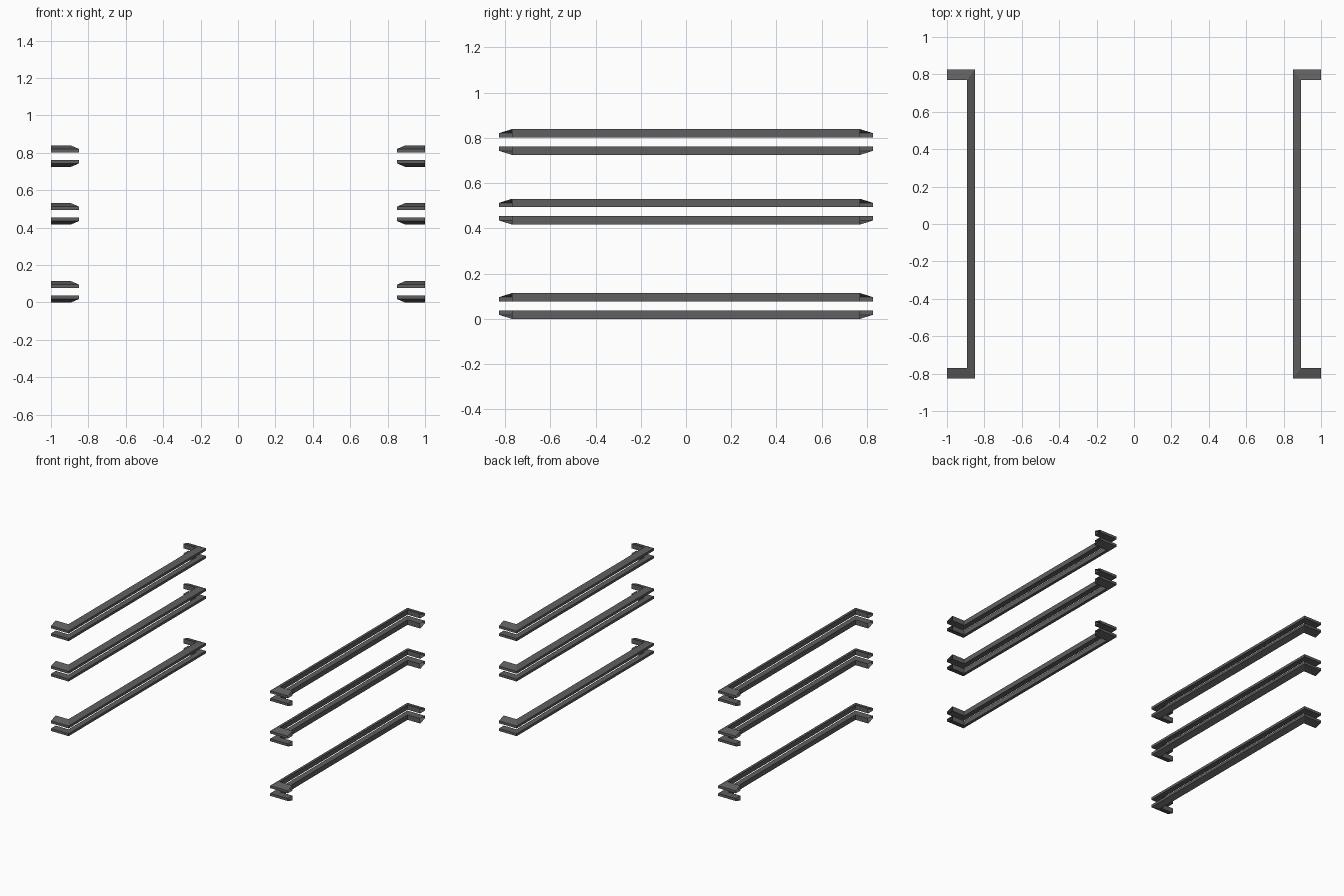
import bpy, bmesh

if "Cube" in bpy.data.objects:
    bpy.data.objects.remove(bpy.data.objects["Cube"])

grey = bpy.data.materials.new("dark_grey")
grey.diffuse_color = (0.115, 0.115, 0.115, 1)
grey.use_nodes = True
grey.node_tree.nodes["Principled BSDF"].inputs["Base Color"].default_value = grey.diffuse_color

# Plan outline of one bracket-shaped trim (right side): chamfered edge and back edge
OUTER = [(1.0, -0.827), (0.851, -0.827), (0.851, 0.827), (1.0, 0.827)]
INNER = [(1.0, -0.769), (0.893, -0.769), (0.893, 0.769), (1.0, 0.769)]
LIP, THICK = 0.019, 0.037     # height at the thin edge and at the back edge


def trim(name, side, z, up):
    """Hollow four-sided trim swept round the bracket; z is its flat face."""
    bm = bmesh.new()
    rings = []
    for (ox, oy), (ix, iy) in zip(OUTER, INNER):
        section = [(ox, oy, 0), (ox, oy, LIP), (ix, iy, THICK), (ix, iy, 0)]
        rings.append([bm.verts.new((side * x, y, z + up * h)) for x, y, h in section])
    for a, b in zip(rings, rings[1:]):
        for i in range(4):
            j = (i + 1) % 4
            face = [a[i], a[j], b[j], b[i]]
            # keep normals outward for mirrored copies
            bm.faces.new(face if side * up < 0 else face[::-1])
    # make sure the outer lip of the long bar faces the centre
    bm.normal_update()
    lip = min(bm.faces, key=lambda f: abs(f.calc_center_median().x)
              + abs(f.calc_center_median().y))
    if lip.normal.x * side > 0:
        bmesh.ops.reverse_faces(bm, faces=bm.faces[:])
    mesh = bpy.data.meshes.new(name)
    bm.to_mesh(mesh)
    bm.free()
    mesh.materials.append(grey)
    bpy.context.collection.objects.link(bpy.data.objects.new(name, mesh))


# Three levels, each with a lower and an upper trim on both sides
for level, base in (("bottom", 0.0), ("middle", 0.417), ("top", 0.725)):
    for side_name, side in (("left", -1), ("right", 1)):
        trim(f"{level}_{side_name}_lower_trim", side, base + THICK, -1)
        trim(f"{level}_{side_name}_upper_trim", side, base + 0.077, 1)
